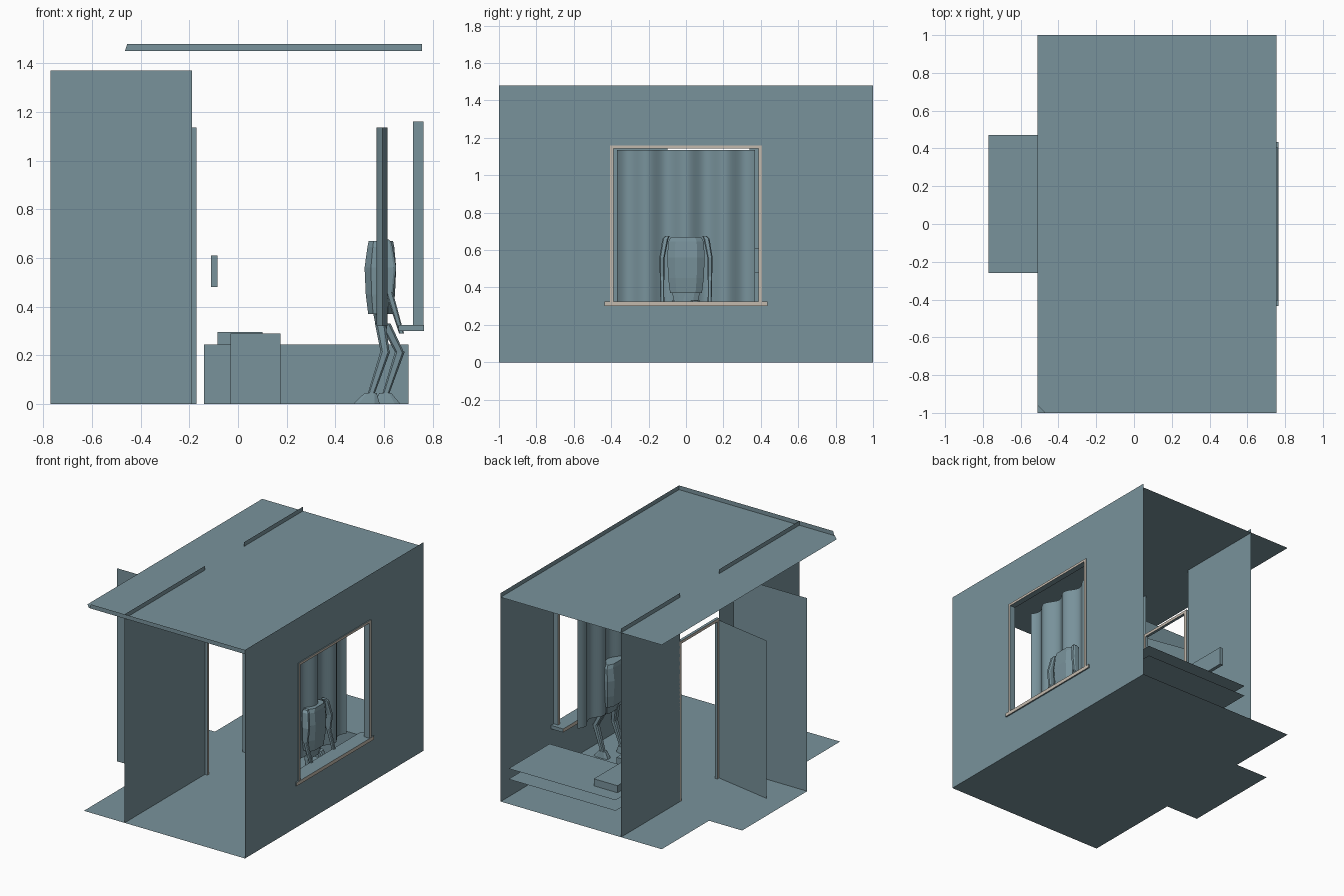
import bpy, bmesh, math
from mathutils import Vector

if "Cube" in bpy.data.objects:
    bpy.data.objects.remove(bpy.data.objects["Cube"])


def material(name, rgb):
    m = bpy.data.materials.new(name)
    m.diffuse_color = (*rgb, 1)
    m.use_nodes = True
    m.node_tree.nodes["Principled BSDF"].inputs["Base Color"].default_value = m.diffuse_color
    return m


SLATE = material("slate", (0.19, 0.29, 0.33))
BEIGE = material("warm_grey", (0.55, 0.49, 0.42))


def finish(name, bm, trim=False):
    me = bpy.data.meshes.new(name)
    bm.to_mesh(me)
    bm.free()
    me.materials.append(SLATE)
    me.materials.append(BEIGE)
    if trim:  # faces along x carry the warm trim colour
        for p in me.polygons:
            p.material_index = int(abs(p.normal.x) > 0.9)
    ob = bpy.data.objects.new(name, me)
    bpy.context.collection.objects.link(ob)
    return ob


def sheet(name, *polys):
    bm = bmesh.new()
    for poly in polys:
        bm.faces.new([bm.verts.new(p) for p in poly])
    bmesh.ops.remove_doubles(bm, verts=bm.verts, dist=0.0005)
    return finish(name, bm)


def flat(x0, x1, y0, y1, z):
    return [(x0, y0, z), (x1, y0, z), (x1, y1, z), (x0, y1, z)]


def side(x, y0, y1, z0, z1):
    return [(x, y0, z0), (x, y1, z0), (x, y1, z1), (x, y0, z1)]


def front(y, x0, x1, z0, z1):
    return [(x0, y, z0), (x1, y, z0), (x1, y, z1), (x0, y, z1)]


def box(name, x0, x1, y0, y1, z0, z1, trim=False):
    bm = bmesh.new()
    bmesh.ops.create_cube(bm, size=1)
    for v in bm.verts:
        v.co = ((x0 + x1) / 2 + v.co.x * (x1 - x0),
                (y0 + y1) / 2 + v.co.y * (y1 - y0),
                (z0 + z1) / 2 + v.co.z * (z1 - z0))
    return finish(name, bm, trim)


def loft(name, rings):
    """Octagonal sections: (centre, half x, half y)."""
    bm = bmesh.new()
    loops = []
    for c, rx, ry in rings:
        pts = [(1, .6), (.6, 1), (-.6, 1), (-1, .6), (-1, -.6), (-.6, -1), (.6, -1), (1, -.6)]
        loops.append([bm.verts.new(Vector(c) + Vector((rx * a, ry * b, 0))) for a, b in pts])
    for lo, hi in zip(loops, loops[1:]):
        for i in range(8):
            bm.faces.new((lo[i], lo[(i + 1) % 8], hi[(i + 1) % 8], hi[i]))
    bm.faces.new(loops[0][::-1])
    bm.faces.new(loops[-1])
    bmesh.ops.recalc_face_normals(bm, faces=bm.faces)
    return finish(name, bm)


XR, XL = 0.755, -0.19

# Room shell: floor with doorstep, roof with cut corner and front lip
sheet("floor", flat(-0.51, XR, -1, 1, 0))
sheet("doorstep", flat(-0.77, -0.51, -0.26, 0.47, 0))
sheet("roof", [(-0.47, -1, 1.45), (XR, -1, 1.45), (XR, 1, 1.45), (-0.51, 1, 1.45), (-0.51, -0.96, 1.45)])
sheet("roof_lip", [(-0.465, -1, 1.45), (XR, -1, 1.45), (XR, -1, 1.48), (-0.455, -1, 1.48)])
sheet("window_wall", side(XR, -1, -0.39, 0, 1.48), side(XR, 0.39, 1, 0, 1.48),
      side(XR, -0.39, 0.39, 0, 0.325), side(XR, -0.39, 0.39, 1.15, 1.48))
sheet("door_wall_front", side(XL, -1, -0.1, 0, 1.48))
sheet("door_wall_back", side(XL, 0.34, 1, 0, 1.48))
sheet("outer_partition", front(-0.26, -0.77, XL, 0, 1.37))

# Open door leaf and its frame
sheet("door_leaf", [(-0.19, -0.1, 0), (-0.62, -0.02, 0), (-0.62, -0.02, 1.12), (-0.19, -0.1, 1.12)])
box("door_post_front", XL, -0.17, -0.1, -0.08, 0, 1.135, True)
box("door_post_back", XL, -0.17, 0.32, 0.345, 0, 1.135, True)
box("door_lintel", XL, -0.17, -0.08, 0.32, 1.115, 1.135, True)

# Window frame and sill
for s, n in ((-1, "front"), (1, "back")):
    a, b = sorted((s * 0.387, s * 0.405))
    box("window_jamb_" + n, 0.72, 0.763, a, b, 0.325, 1.16, True)
box("window_head", 0.72, 0.763, -0.387, 0.387, 1.143, 1.16, True)
box("window_sill", 0.66, 0.765, -0.435, 0.435, 0.30, 0.325, True)

# Wavy curtain
bm = bmesh.new()
N = 56
cols = []
for i in range(N + 1):
    y = -0.37 + 0.74 * i / N
    x = 0.592 + 0.023 * math.cos(2 * math.pi * y / 0.21)
    cols.append([bm.verts.new((x, y, z)) for z in (0.32, 1.135)])
for p, q in zip(cols, cols[1:]):
    bm.faces.new((p[0], q[0], q[1], p[1]))
for f in bm.faces:
    f.smooth = True
finish("curtain", bm)

# Bunk, pillow, step and board
sheet("bunk", flat(-0.14, 0.70, 0.53, 0.99, 0.245), flat(-0.14, 0.70, 0.53, 0.99, 0.17),
      front(0.53, -0.14, 0.70, 0, 0.17), front(0.53, -0.14, 0.70, 0.17, 0.245))
box("pillow", -0.085, 0.10, 0.58, 0.89, 0.245, 0.295)
box("step_box", -0.03, 0.175, 0.33, 0.53, 0, 0.29)
box("wall_board", -0.11, -0.085, 0.37, 0.8, 0.48, 0.61)

# Mechanical figure: torso, arms, legs and feet
loft("torso", [((0.585, 0, 0.37), 0.05, 0.085), ((0.585, 0, 0.45), 0.06, 0.095),
               ((0.585, 0, 0.56), 0.065, 0.10), ((0.587, 0, 0.645), 0.055, 0.095),
               ((0.587, 0, 0.67), 0.05, 0.08)])
loft("hips", [((0.59, 0, 0.31), 0.022, 0.06), ((0.585, 0, 0.375), 0.03, 0.075)])
for s, n in ((-1, "front"), (1, "back")):
    loft("upper_arm_" + n, [((0.62, s * 0.128, 0.46), 0.018, 0.012), ((0.625, s * 0.128, 0.56), 0.025, 0.014),
                            ((0.61, s * 0.11, 0.66), 0.022, 0.016), ((0.605, s * 0.10, 0.675), 0.016, 0.012)])
    loft("forearm_" + n, [((0.672, s * 0.125, 0.29), 0.010, 0.010), ((0.645, s * 0.128, 0.38), 0.013, 0.011),
                          ((0.62, s * 0.128, 0.465), 0.015, 0.012)])
    dx = 0.03 * s  # legs are staggered
    loft("thigh_" + n, [((0.635 + dx, s * 0.06, 0.21), 0.018, 0.02), ((0.595 + dx / 3, s * 0.05, 0.33), 0.022, 0.024)])
    loft("shin_" + n, [((0.575 + dx, s * 0.065, 0.035), 0.014, 0.016), ((0.635 + dx, s * 0.06, 0.215), 0.02, 0.02)])
    loft("foot_" + n, [((0.57 + dx * 1.4, s * 0.065, 0), 0.055, 0.024), ((0.575 + dx, s * 0.065, 0.045), 0.025, 0.018)])
